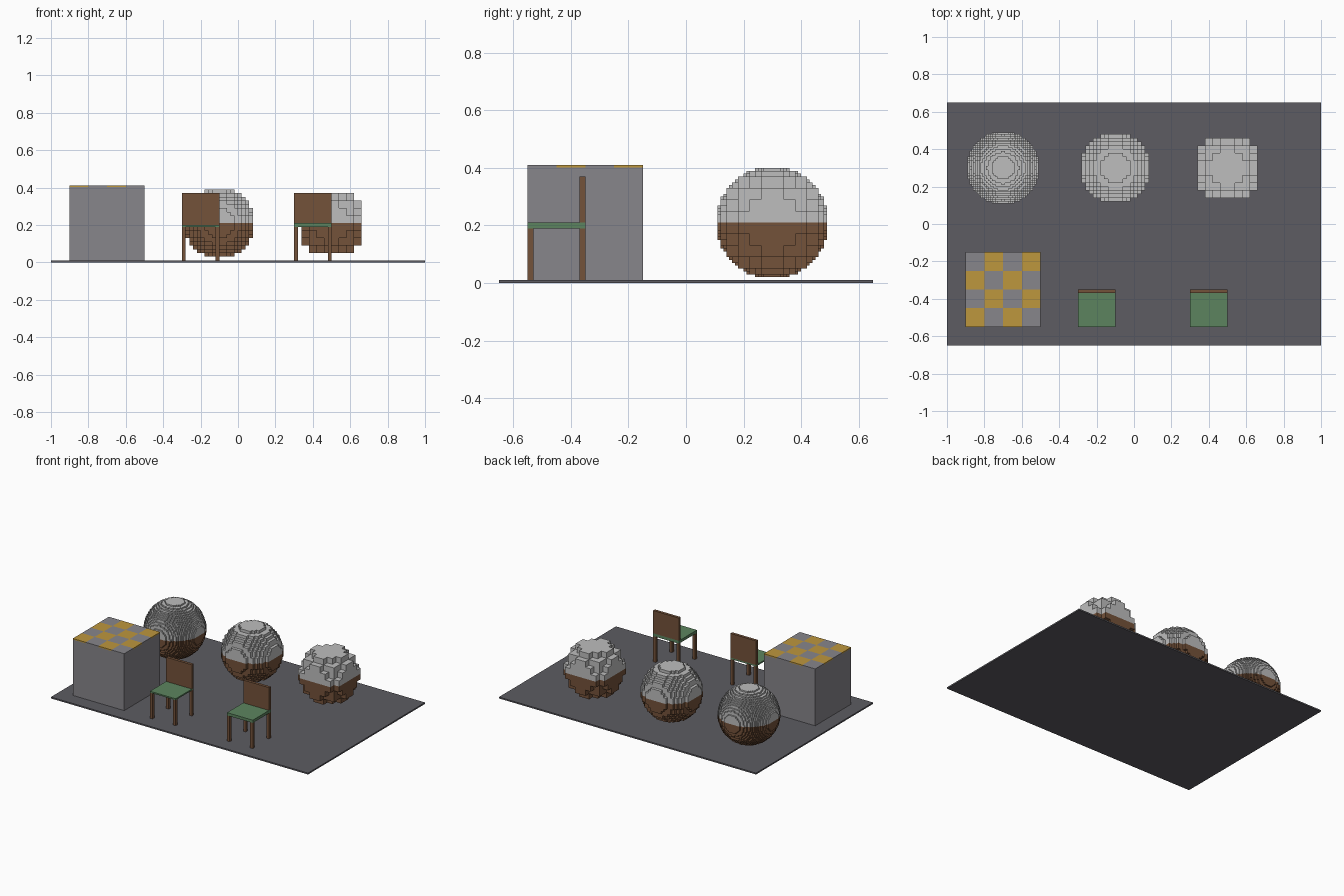
import bpy
import bmesh
from mathutils import Vector
from itertools import product

default = bpy.data.objects.get("Cube")
if default:
    bpy.data.objects.remove(default, do_unlink=True)


def material(name, rgb):
    mat = bpy.data.materials.new(name)
    mat.use_nodes = True
    color = (*rgb, 1.0)
    mat.diffuse_color = color
    mat.node_tree.nodes["Principled BSDF"].inputs["Base Color"].default_value = color
    return mat


FLOOR = material("dark grey", (0.109, 0.107, 0.122))
STONE = material("mid grey", (0.242, 0.238, 0.258))
YELLOW = material("ochre yellow", (0.515, 0.31, 0.048))
WOOD = material("brown wood", (0.174, 0.084, 0.042))
GREEN = material("seat green", (0.107, 0.231, 0.114))
PALE = material("pale grey", (0.515, 0.515, 0.515))


def finish(name, bm, *mats):
    mesh = bpy.data.meshes.new(name)
    bm.to_mesh(mesh)
    bm.free()
    for mat in mats:
        mesh.materials.append(mat)
    obj = bpy.data.objects.new(name, mesh)
    bpy.context.collection.objects.link(obj)
    return obj


def box(name, low, high, mat):
    """Axis-aligned block between two corners."""
    low, high = Vector(low), Vector(high)
    bm = bmesh.new()
    bmesh.ops.create_cube(bm, size=1)
    bmesh.ops.scale(bm, vec=high - low, verts=bm.verts)
    bmesh.ops.translate(bm, vec=(low + high) / 2, verts=bm.verts)
    return finish(name, bm, mat)


def chair(name, x, y, seat_top):
    size, leg, base, under = 0.2, 0.02, 0.01, 0.19
    for side, px in (("right", x), ("left", x + size - leg)):
        for end, py in (("front", y), ("back", y + size - leg)):
            box(f"{name}_{end}_{side}_leg", (px, py, base),
                (px + leg, py + leg, under), WOOD)
    box(f"{name}_seat", (x, y, under), (x + size, y + size, seat_top), GREEN)
    box(f"{name}_backrest", (x, y + size - leg, seat_top),
        (x + size, y + size, 0.37), WOOD)


def voxel_ball(name, center, cell, radius=0.2):
    """Stepped ball made of cubes; only the exposed cube sides are built."""
    n = round(radius / cell)
    limit = (n - 0.5) ** 2
    cells = {c for c in product(range(-n, n), repeat=3)
             if sum((i + 0.5) ** 2 for i in c) < limit}
    bm = bmesh.new()
    corners = {}

    def corner(key):
        if key not in corners:
            corners[key] = bm.verts.new(Vector(center) + Vector(key) * cell)
        return corners[key]

    for c in cells:
        for axis in range(3):
            for step in (0, 1):
                near = list(c)
                near[axis] += 1 if step else -1
                if tuple(near) in cells:
                    continue
                u, v = (axis + 1) % 3, (axis + 2) % 3
                quad = []
                for du, dv in ((0, 0), (1, 0), (1, 1), (0, 1)):
                    p = list(c)
                    p[axis] += step
                    p[u] += du
                    p[v] += dv
                    quad.append(corner(tuple(p)))
                face = bm.faces.new(quad if step else quad[::-1])
                # pale upper half, brown lower half
                face.material_index = 0 if c[2] >= 0 else 1
    return finish(name, bm, PALE, WOOD)


# Ground slab
box("floor", (-1, -0.65, 0), (1, 0.65, 0.01), FLOOR)

# Block with a checkered top
box("block", (-0.9, -0.55, 0.01), (-0.5, -0.15, 0.402), STONE)
for i, j in product(range(4), repeat=2):
    tx, ty = -0.9 + i * 0.1, -0.55 + j * 0.1
    box(f"top_tile_{i}_{j}", (tx, ty, 0.402), (tx + 0.1, ty + 0.1, 0.41),
        YELLOW if (i + j) % 2 == 0 else STONE)

# Two chairs
chair("middle_chair", -0.3, -0.55, 0.20)
chair("left_chair", 0.3, -0.55, 0.21)

# Three stepped balls, from fine to coarse
for name, x, cell in (("fine_ball", -0.7, 0.01),
                      ("medium_ball", -0.1, 0.02),
                      ("coarse_ball", 0.5, 0.04)):
    voxel_ball(name, (x, 0.3, 0.21), cell)
